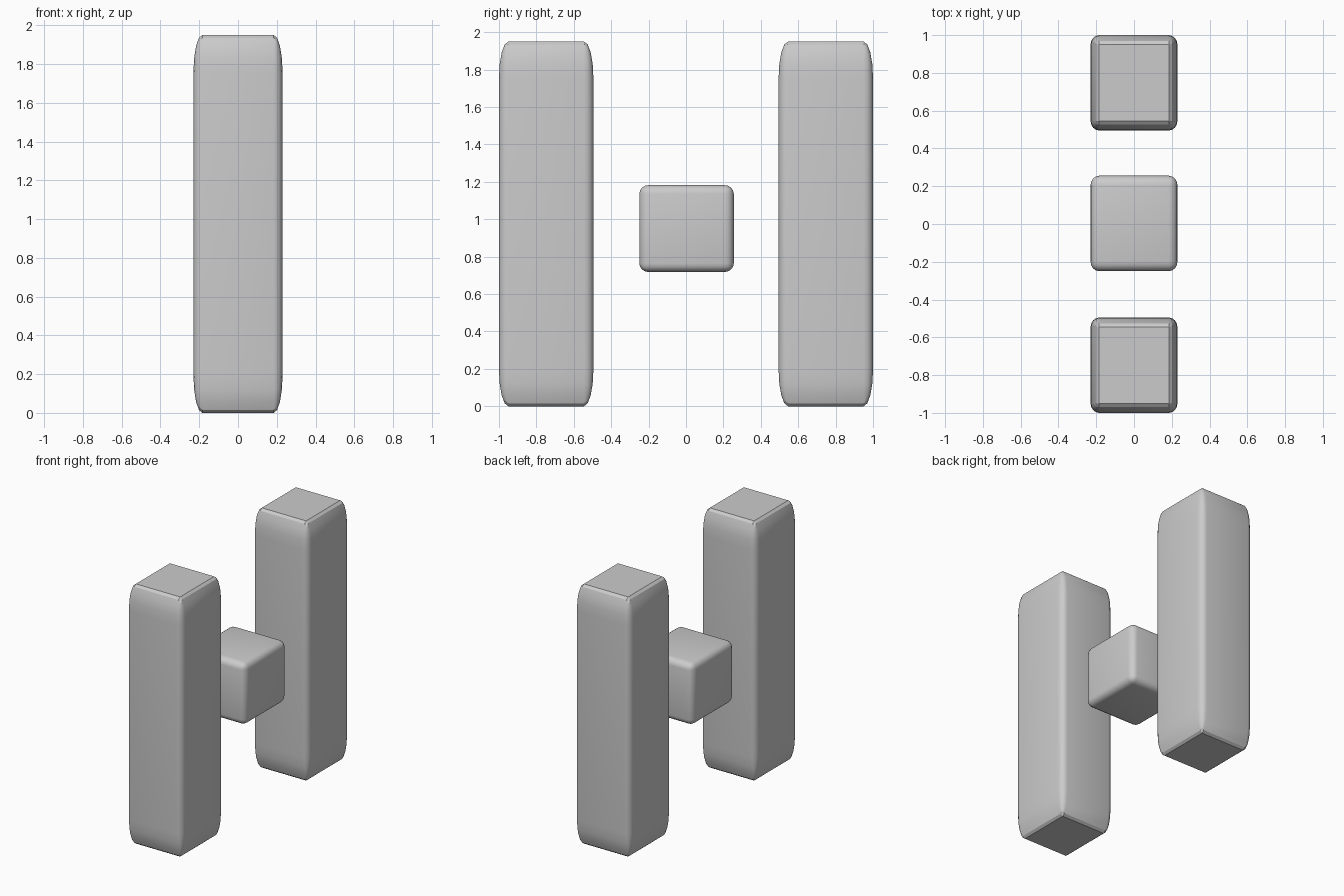
import bpy, bmesh, math

if "Cube" in bpy.data.objects:
    bpy.data.objects.remove(bpy.data.objects["Cube"])


def rounded_block(name, center, size):
    # Unit cube is rounded first, then stretched, so the rounding stretches too
    bm = bmesh.new()
    bmesh.ops.create_cube(bm, size=1.0)
    bmesh.ops.bevel(bm, geom=bm.edges[:], offset=0.1, offset_type='OFFSET',
                    segments=4, profile=0.5, affect='EDGES')
    bmesh.ops.scale(bm, vec=size, verts=bm.verts)
    bmesh.ops.recalc_face_normals(bm, faces=bm.faces)
    mesh = bpy.data.meshes.new(name)
    bm.to_mesh(mesh)
    bm.free()
    obj = bpy.data.objects.new(name, mesh)
    bpy.context.collection.objects.link(obj)
    obj.location = center
    bpy.ops.object.select_all(action='DESELECT')
    obj.select_set(True)
    bpy.context.view_layer.objects.active = obj
    bpy.ops.object.shade_smooth_by_angle(angle=math.radians(30))
    return obj


WIDTH, DEPTH, HEIGHT = 0.46, 0.505, 1.95

# Two tall pillars, front and back
for name, side in (("front_pillar", -1), ("back_pillar", 1)):
    rounded_block(name, (0, side * (1 - DEPTH / 2), HEIGHT / 2), (WIDTH, DEPTH, HEIGHT))

# Floating block between the pillars
rounded_block("center_block", (0, 0.003, 0.95), (WIDTH, DEPTH, 0.465))
